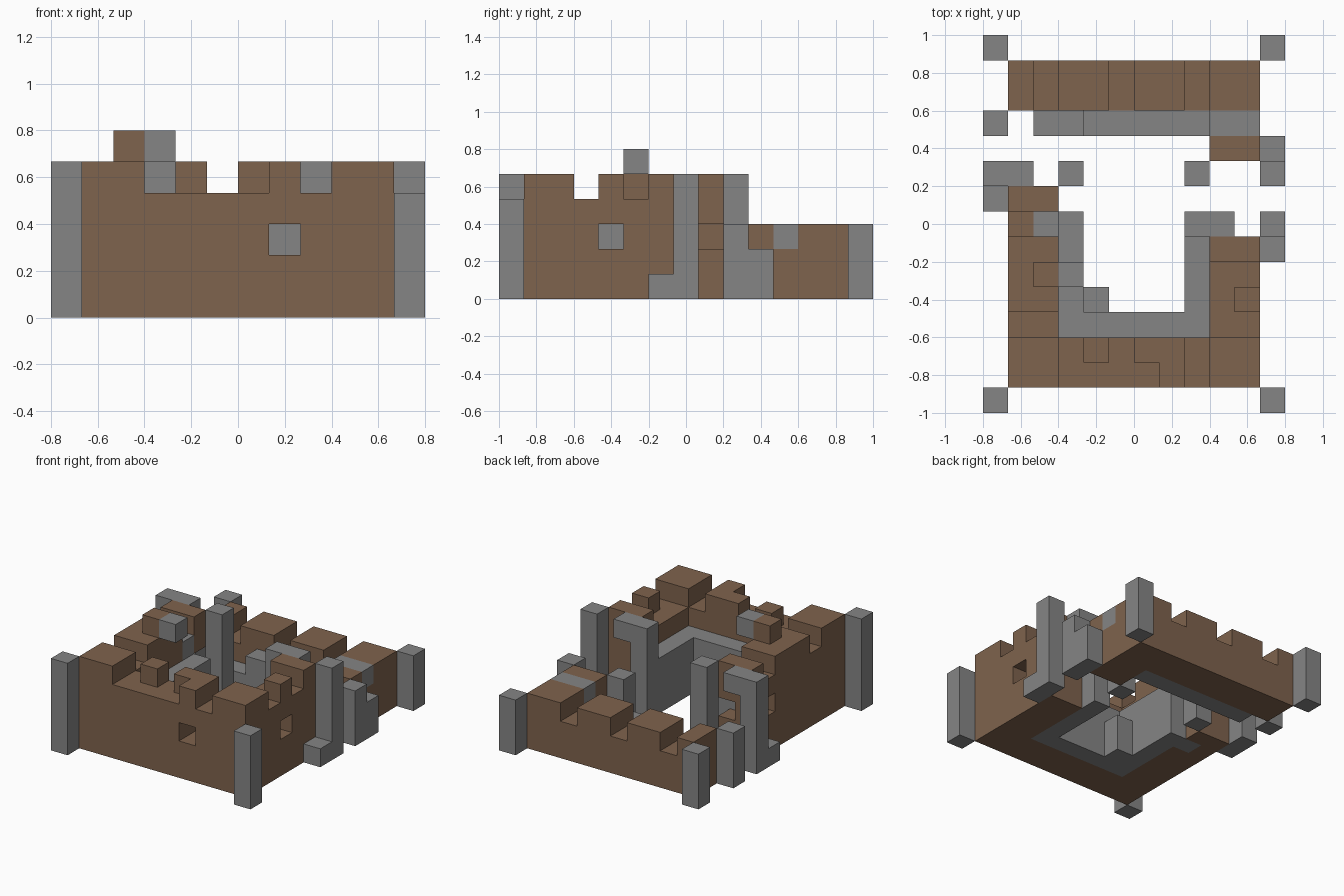
import bpy, bmesh
from mathutils import Vector

cube = bpy.data.objects.get("Cube")
if cube:
    bpy.data.objects.remove(cube, do_unlink=True)

U = 2 / 15                      # edge of one block
ORIGIN = Vector((-0.8, -1, 0))


def material(name, rgb):
    m = bpy.data.materials.new(name)
    m.use_nodes = True
    m.diffuse_color = (*rgb, 1)
    m.node_tree.nodes["Principled BSDF"].inputs["Base Color"].default_value = (*rgb, 1)
    return m


brown = material("brown brick", (0.212, 0.125, 0.075))
gray = material("gray stone", (0.235, 0.235, 0.235))

cells = {}                      # block position -> part name
part_mats = {}


def fill(part, mat, xs, ys, top, base=0):
    """Fill a box of blocks; xs and ys are inclusive (first, last) pairs."""
    part_mats[part] = mat
    for x in range(xs[0], xs[1] + 1):
        for y in range(ys[0], ys[1] + 1):
            for z in range(base, top):
                cells[x, y, z] = part


def carve(xs, ys, z):
    for x in range(xs[0], xs[1] + 1):
        for y in range(ys[0], ys[1] + 1):
            cells.pop((x, y, z), None)


def column(part, x, y, top, base=0):
    fill(part, gray, (x, x), (y, y), top, base)


# Front wall with worn battlements
fill("front_wall", brown, (1, 10), (1, 2), 4)
for a, b, y0, y1 in ((1, 2, 1, 2), (4, 4, 2, 2), (6, 7, 2, 2), (7, 7, 1, 1), (9, 10, 1, 2)):
    fill("front_battlement", brown, (a, b), (y0, y1), 5, 4)

# Right-hand wall on +x
fill("east_wall", brown, (9, 10), (3, 6), 4)
fill("east_battlement", brown, (10, 10), (4, 4), 5, 4)
fill("east_battlement", brown, (9, 10), (6, 6), 5, 4)
fill("east_wall_end", brown, (9, 10), (10, 11), 3)
fill("east_cap", gray, (9, 10), (11, 11), 3, 2)

# Wall on -x with its raised stone
fill("west_wall", brown, (1, 2), (3, 3), 4)
fill("west_wall", brown, (1, 2), (4, 6), 5)
fill("west_wall", brown, (1, 1), (7, 7), 4)
fill("west_wall", brown, (1, 2), (8, 8), 5)
fill("west_raised_brick", brown, (2, 2), (5, 5), 6, 5)
column("west_raised_stone", 3, 5, 6, 5)
column("west_inset_stone", 2, 7, 4)

# Low back wall with battlements
fill("back_wall", brown, (1, 10), (12, 13), 2)
for a, b in ((1, 1), (3, 4), (6, 7), (9, 10)):
    fill("back_battlement", brown, (a, b), (12, 13), 3, 2)

# Inner stone walkway
fill("front_walkway", gray, (3, 8), (3, 3), 3)
fill("west_walkway", gray, (3, 3), (4, 7), 3)
fill("east_walkway", gray, (8, 8), (4, 6), 3)
fill("back_walkway", gray, (4, 8), (11, 11), 2)
fill("back_walkway", gray, (2, 3), (11, 11), 1)
column("walkway_step", 4, 4, 2)

# Corner pillars
for name, x, y, top in (("front_west", 0, 0, 5), ("front_east", 11, 0, 4),
                        ("back_west", 0, 14, 3), ("back_east", 11, 14, 3)):
    column(name + "_pillar", x, y, top)

# Gateway pillars with feet and overhanging arms
column("east_gate_pillar", 11, 7, 5)
column("east_gate_foot", 11, 6, 1)
column("east_broken_pillar", 11, 9, 3)
column("east_broken_foot", 11, 10, 2)
column("east_inner_pillar", 8, 7, 5)
column("east_inner_arm", 9, 7, 5, 4)
column("east_inner_stub", 8, 9, 3)
column("west_gate_pillar", 0, 9, 5)
column("west_gate_foot", 0, 8, 1)
column("west_gate_arm", 1, 9, 5, 4)
column("west_inner_pillar", 3, 9, 5)
column("west_broken_pillar", 0, 11, 3)

# Window openings
carve((7, 7), (1, 2), 2)
carve((9, 10), (4, 4), 2)
carve((1, 1), (7, 7), 2)
carve((2, 2), (8, 8), 2)

# Turn each part into a mesh of its exposed block faces
AXES = [Vector(v) for v in ((1, 0, 0), (0, 1, 0), (0, 0, 1))]
for part, mat in part_mats.items():
    bm = bmesh.new()
    for cell, owner in cells.items():
        if owner != part:
            continue
        centre = Vector(cell) + Vector((0.5, 0.5, 0.5))
        for i in range(3):
            for sign in (1, -1):
                n = AXES[i] * sign
                if tuple(int(c + d) for c, d in zip(cell, n)) in cells:
                    continue
                u = AXES[(i + 1) % 3] / 2
                v = AXES[(i + 2) % 3] / 2 * sign
                mid = centre + n / 2
                corners = (mid - u - v, mid + u - v, mid + u + v, mid - u + v)
                bm.faces.new([bm.verts.new(ORIGIN + c * U) for c in corners])
    bmesh.ops.remove_doubles(bm, verts=bm.verts[:], dist=0.001)
    mesh = bpy.data.meshes.new(part)
    bm.to_mesh(mesh)
    bm.free()
    mesh.materials.append(mat)
    bpy.context.collection.objects.link(bpy.data.objects.new(part, mesh))
